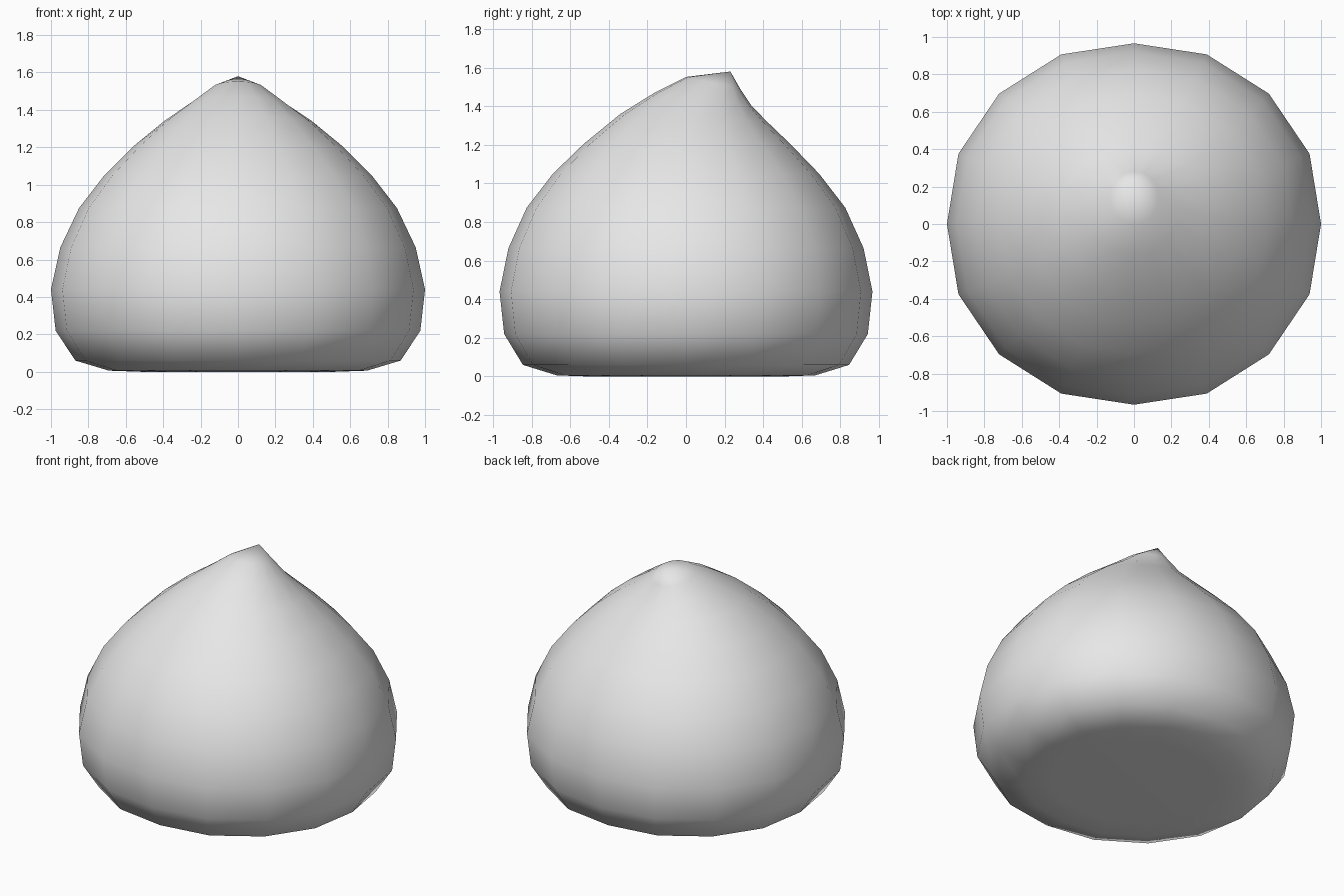
import bpy, bmesh, math

if "Cube" in bpy.data.objects:
    bpy.data.objects.remove(bpy.data.objects["Cube"])

SIDES = 16
# slightly squarish outline, by sixteenth turn within a quarter
BULGE = [1.0, 1.016, 1.02, 1.016]

# rings: half width in x, half depth in y, centre y, centre z, rise toward the front
RINGS = [
    (0.52, 0.50, 0.00, 0.000, 0.0),
    (0.69, 0.67, 0.00, 0.006, 0.0),
    (0.87, 0.845, 0.00, 0.06, 0.0),
    (0.975, 0.942, 0.00, 0.22, 0.0),
    (1.00, 0.966, 0.00, 0.44, 0.0),
    (0.95, 0.92, 0.00, 0.665, 0.0),
    (0.85, 0.825, 0.00, 0.875, 0.0),
    (0.715, 0.69, 0.00, 1.05, 0.0),
    (0.56, 0.535, 0.005, 1.205, 0.0),
    (0.395, 0.38, 0.04, 1.34, 0.02),
    (0.25, 0.25, 0.09, 1.437, 0.035),
    (0.13, 0.14, 0.14, 1.522, 0.03),
]
TIP = (0.0, 0.23, 1.58)

grey = bpy.data.materials.new("light grey")
grey.use_nodes = True
grey.diffuse_color = (0.8, 0.8, 0.8, 1)
grey.node_tree.nodes["Principled BSDF"].inputs["Base Color"].default_value = (0.8, 0.8, 0.8, 1)

# droplet body: stacked rings leaning to a bent tip
bm = bmesh.new()
loops = []
for hx, hy, cy, cz, rise in RINGS:
    loop = []
    for i in range(SIDES):
        a = math.tau * i / SIDES
        k = BULGE[i % 4]
        loop.append(bm.verts.new((hx * k * math.cos(a),
                                  cy + hy * k * math.sin(a),
                                  cz - rise * math.sin(a))))
    loops.append(loop)

for low, high in zip(loops, loops[1:]):
    for i in range(SIDES):
        j = (i + 1) % SIDES
        bm.faces.new((low[i], low[j], high[j], high[i]))

# flat base and pointed top
bm.faces.new(loops[0][::-1])
tip = bm.verts.new(TIP)
for i in range(SIDES):
    bm.faces.new((loops[-1][i], loops[-1][(i + 1) % SIDES], tip))
bmesh.ops.recalc_face_normals(bm, faces=bm.faces)
for f in bm.faces:
    f.smooth = True

mesh = bpy.data.meshes.new("droplet_body")
bm.to_mesh(mesh)
bm.free()
mesh.materials.append(grey)
body = bpy.data.objects.new("droplet_body", mesh)
bpy.context.collection.objects.link(body)
